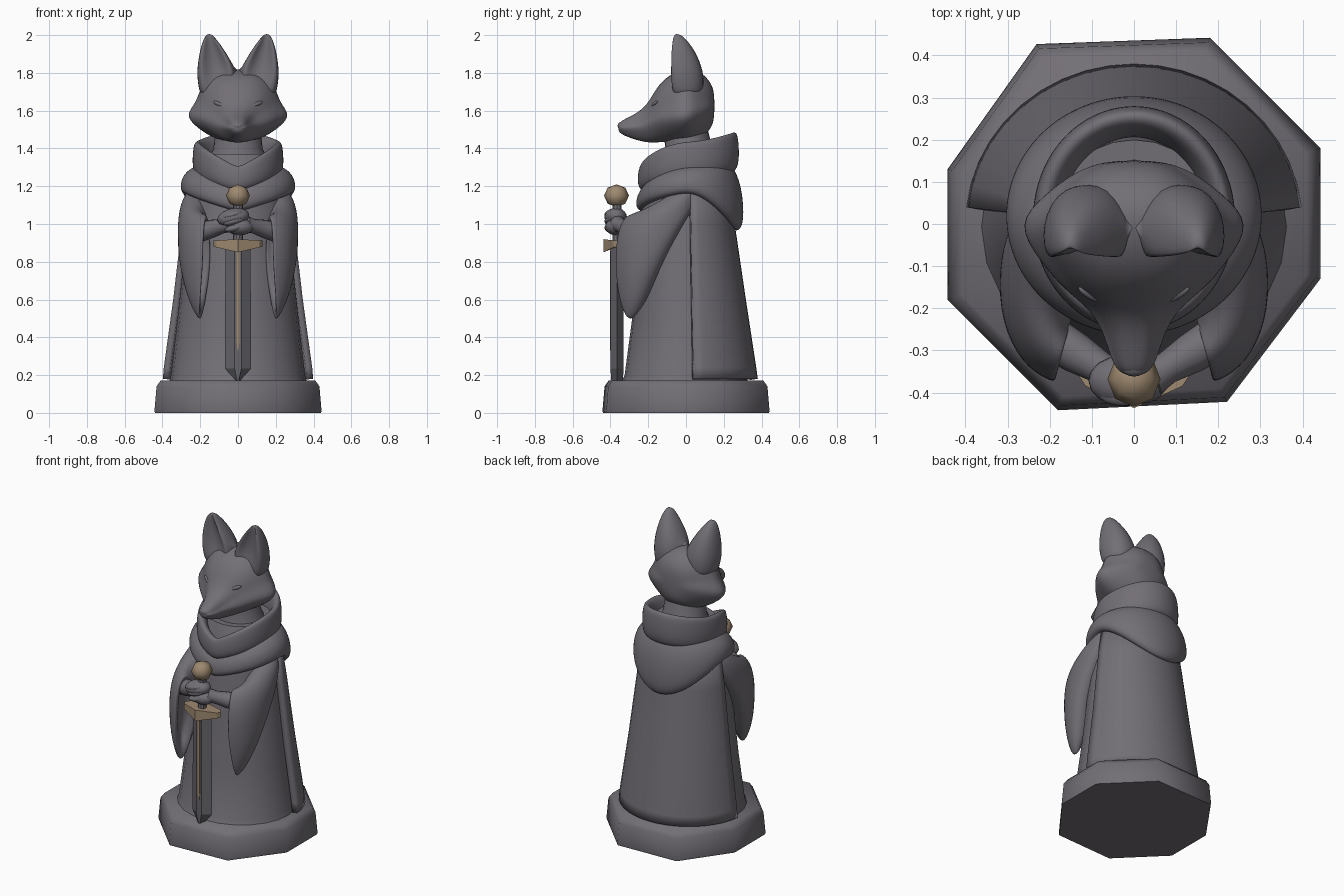
import bpy, bmesh, math
from mathutils import Vector

if "Cube" in bpy.data.objects:
    bpy.data.objects.remove(bpy.data.objects["Cube"])


def material(name, rgb):
    m = bpy.data.materials.new(name)
    m.diffuse_color = (*rgb, 1)
    m.use_nodes = True
    m.node_tree.nodes["Principled BSDF"].inputs["Base Color"].default_value = m.diffuse_color
    return m


GREY = material("stone grey", (0.168, 0.157, 0.178))
GOLD = material("dull gold", (0.34, 0.25, 0.16))
DARK = material("blade grey", (0.135, 0.13, 0.145))


def finish(ob, sub=0, mirror=False, angle=35):
    if mirror:
        ob.modifiers.new("mirror", 'MIRROR')
    if sub:
        s = ob.modifiers.new("smooth", 'SUBSURF')
        s.levels = s.render_levels = sub
    bpy.ops.object.select_all(action='DESELECT')
    ob.select_set(True)
    bpy.context.view_layer.objects.active = ob
    if sub:
        bpy.ops.object.shade_smooth()
    elif angle:
        bpy.ops.object.shade_smooth_by_angle(angle=math.radians(angle))
    return ob


def loft(name, rings, mat, sub=0, mirror=False, wrap=True, loop=False, caps=True, angle=35):
    """Skin a row of equal-length point rings."""
    bm = bmesh.new()
    rows = [[bm.verts.new(p) for p in r] for r in rings]
    n = len(rows[0])
    pairs = list(zip(rows, rows[1:])) + ([(rows[-1], rows[0])] if loop else [])
    for a, b in pairs:
        for i in range(n if wrap else n - 1):
            j = (i + 1) % n
            bm.faces.new((a[i], a[j], b[j], b[i]))
    if caps and wrap and not loop:
        bm.faces.new(rows[0][::-1])
        bm.faces.new(rows[-1])
    bmesh.ops.recalc_face_normals(bm, faces=bm.faces)
    me = bpy.data.meshes.new(name)
    bm.to_mesh(me)
    bm.free()
    me.materials.append(mat)
    ob = bpy.data.objects.new(name, me)
    bpy.context.collection.objects.link(ob)
    return finish(ob, sub, mirror, angle)


def ellipsoid(name, loc, size, mat, seg=16, rings=10, rot=(0, 0, 0), mirror=False, angle=60):
    bpy.ops.mesh.primitive_uv_sphere_add(segments=seg, ring_count=rings, radius=1, location=loc, rotation=rot)
    ob = bpy.context.object
    ob.name = name
    ob.scale = size
    bpy.ops.object.transform_apply(location=True, rotation=True, scale=True)
    ob.data.materials.append(mat)
    return finish(ob, 0, mirror, angle)


def oval(z, rx, yf, yb, n=24):
    cy, ry = (yf + yb) / 2, (yb - yf) / 2
    return [(rx * math.cos(t), cy + ry * math.sin(t), z)
            for t in (2 * math.pi * i / n for i in range(n))]


# Uneven octagonal base with a bevelled top
octagon = [(-.23, .425), (.18, .44), (.44, .18), (.44, -.13),
           (.22, -.42), (-.18, -.44), (-.44, -.18), (-.44, .13)]
loft("base", [[(x * s, y * s, z) for x, y in octagon]
              for z, s in ((0, 1), (.012, 1.005), (.14, .98), (.172, .93))], GREY, angle=60)

# Inner robe
loft("robe", [oval(*r) for r in ((.16, .365, -.345, .33), (.2, .355, -.325, .32), (.5, .32, -.285, .29),
                                 (.8, .288, -.255, .25), (1.1, .255, -.235, .22),
                                 (1.24, .23, -.21, .21), (1.37, .19, -.16, .2))], GREY)

# Open-fronted cloak round the back
cloak_rings = []
for z, rx, ry in ((.18, .40, .38), (.24, .395, .372), (.6, .345, .317), (1.0, .298, .258), (1.25, .26, .225)):
    arc = [math.radians(6 + 168 * i / 20) for i in range(21)]
    cloak_rings.append([(rx * math.cos(t), ry * math.sin(t), z) for t in arc])
cloak = loft("cloak", cloak_rings, GREY, wrap=False)
thick = cloak.modifiers.new("thickness", 'SOLIDIFY')
thick.thickness = .035
thick.offset = -1 if cloak.data.polygons[30].normal.dot(cloak.data.polygons[30].center) > 0 else 1


# Draped collar rolls with a V at the front: heights given as (front, side, back)
def cowl(name, rx, yf, yb, top, bottom, profile, n=32):
    def height(h, c, s):
        return h[1] + (h[0] - h[1]) * (c > 0) * (1 - abs(s)) ** .8 + (h[2] - h[1]) * max(0, -c) ** 1.6
    rings = []
    for i in range(n):
        t = 2 * math.pi * i / n
        c, s = math.cos(t), math.sin(t)
        zt, zb = height(top, c, s), height(bottom, c, s)
        cy, ry = (yf + yb) / 2, (yb - yf) / 2
        rings.append([((rx + d) * s, cy - (ry + d) * c, zb + (zt - zb) * k) for d, k in profile])
    return loft(name, rings, GREY, sub=2, loop=True)


cowl("upper_collar", .235, -.25, .275, (1.3, 1.435, 1.485), (1.165, 1.24, 1.27),
     [(-.045, .98), (-.012, 1.02), (.002, .92), (.01, .4), (-.005, .03), (-.06, -.02), (-.075, .4)])
cowl("shoulder_drape", .295, -.255, .295, (1.22, 1.31, 1.34), (1.06, 1.16, .955),
     [(-.09, 1), (-.045, .92), (.0, .65), (.015, .25), (.0, .02), (-.05, 0), (-.1, .4)])

# Neck
loft("neck", [oval(1.3, .18, -.15, .18), oval(1.4, .13, -.11, .14), oval(1.52, .12, -.12, .11)], GREY)

# Fox head, lofted from nose to nape: y, half width, cheek z, top z, bottom z
head_rings = []
for y, w, zc, zt, zb in ((-.36, .025, 1.512, 1.53, 1.492), (-.338, .055, 1.508, 1.55, 1.472),
                         (-.27, .075, 1.51, 1.582, 1.445), (-.205, .11, 1.52, 1.63, 1.43),
                         (-.155, .185, 1.55, 1.73, 1.43), (-.09, .245, 1.562, 1.795, 1.435),
                         (.0, .312, 1.568, 1.83, 1.435), (.07, .235, 1.59, 1.815, 1.445),
                         (.125, .155, 1.61, 1.765, 1.49), (.152, .07, 1.62, 1.70, 1.55)):
    half = [(.42 * w, zt - .06 * (zt - zc)), (.70 * w, zc + .62 * (zt - zc)), (.76 * w, zc + .28 * (zt - zc)),
            (w, zc), (.66 * w, zc - .6 * (zc - zb)), (.36 * w, zb + .04 * (zc - zb))]
    head_rings.append([(0, y, zt)] + [(x, y, z) for x, z in half]
                      + [(0, y, zb)] + [(-x, y, z) for x, z in half[::-1]])
loft("head", head_rings, GREY, sub=2)
ellipsoid("nose", (0, -.342, 1.52), (.03, .02, .02), GREY)
ellipsoid("eyelid", (.1, -.168, 1.635), (.038, .012, .011), GREY, rot=(0, -.35, .5), mirror=True)

# Pointed ears with hollow fronts: z, outer x, inner x, front y, back y, hollow depth
ear_rings = []
for z, xo, xi, yf, yb, d in ((1.66, .20, .02, -.06, .08, 0), (1.73, .22, .002, -.09, .1, .02),
                             (1.81, .227, .0, -.105, .095, .06), (1.90, .212, .05, -.1, .06, .055),
                             (1.965, .192, .1, -.085, .015, .03), (2.008, .168, .137, -.065, -.03, .005)):
    w, ym = xo - xi, (yf + yb) / 2
    ear_rings.append([(xo - .08 * w, yf, z), (xo, ym, z), (xo - .22 * w, yb, z), (xi + .22 * w, yb, z),
                      (xi, ym, z), (xi + .1 * w, yf, z), (xi + .32 * w, yf + d, z), (xo - .32 * w, yf + d, z)])
loft("ear", ear_rings, GREY, sub=2, mirror=True)

# Hanging bell sleeves: centre x, y, sideways direction, half width, top z, bottom z
sleeve_rings = []
for cx, cy, ux, uy, a, zt, zb in ((.2, .05, 1, .1, .05, 1.2, 1.1), (.215, -.01, 1, .1, .09, 1.2, 1.0),
                                  (.225, -.11, 1, .0, .105, 1.15, .82), (.222, -.19, .9, -.44, .112, 1.1, .64),
                                  (.205, -.255, .6, -.8, .108, 1.075, .53),
                                  (.175, -.295, .3, -.95, .09, 1.06, .48),
                                  (.165, -.298, .25, -.97, .085, 1.055, .49),
                                  (.17, -.29, .25, -.97, .06, 1.02, .57), (.205, -.25, .4, -.9, .05, 1.0, .65)):
    ring = []
    for i in range(12):
        t = 2 * math.pi * i / 12
        k = math.sin(t)
        off = a * math.cos(t) * (.86 + .14 * k) * 1.1
        lean = .03 * max(0, -k)
        ring.append((cx + ux * off + lean, cy + uy * off, (zt + zb) / 2 + (zt - zb) / 2 * k))
    sleeve_rings.append(ring)
loft("sleeve", sleeve_rings, GREY, sub=2, mirror=True)

# Forearms reaching to the hilt
arm_rings = []
a, b = Vector((.23, -.25, .95)), Vector((.04, -.365, 1.0))
side = (b - a).cross(Vector((0, 0, 1))).normalized()
up = side.cross((b - a).normalized())
for f, r in ((0, .055), (.5, .048), (.8, .038), (1, .045)):
    arm_rings.append([a.lerp(b, f) + r * (side * math.cos(t) + up * math.sin(t))
                      for t in (math.pi * i / 6 for i in range(12))])
loft("forearm", arm_rings, GREY, mirror=True)

# Clasped hands with finger ridges
ellipsoid("lower_hand", (.01, -.37, .985), (.072, .058, .045), GREY)
ellipsoid("upper_hand", (-.025, -.372, 1.035), (.085, .06, .048), GREY, rot=(0, -.2, 0))
for i in range(3):
    ellipsoid("finger", (-.03 + i * .008, -.4, 1.05 - i * .035), (.058, .032, .02), GREY, rot=(0, -.25, 0))

# Sword: grip, rounded pommel, pointed guard, ridged blade, gold fuller
loft("grip", [oval(z, .026, -.391, -.339, 10) for z in (.88, 1.12)], GREY)
ellipsoid("pommel", (0, -.368, 1.15), (.063, .066, .06), GOLD, seg=8, rings=4, angle=60)
guard_outline = [(-.13, -.362), (-.115, -.385), (0, -.437), (.115, -.385), (.13, -.362),
                 (.11, -.335), (0, -.315), (-.11, -.335)]
loft("guard", [[(x, y, z0 + dz * (1 - abs(x) / .13)) for x, y in guard_outline]
               for z0, dz in ((.88, -.03), (.912, .008))], GOLD, angle=20)
blade_rings = []
for z, w, d in ((.88, .066, .035), (.235, .07, .035), (.165, .006, .03)):
    e = min(.018, w * .6)
    blade_rings.append([(-w, -.365, z), (-e, -.365 - d, z), (e, -.365 - d, z),
                        (w, -.365, z), (e, -.365 + d, z), (-e, -.365 + d, z)])
loft("blade", blade_rings, DARK, angle=15)
loft("fuller", [[(x * w, y, z) for x, y in ((-1, -.403), (1, -.403), (1, -.398), (-1, -.398))]
                for z, w in ((.33, .003), (.37, .007), (.86, .008))], GOLD, angle=0)
